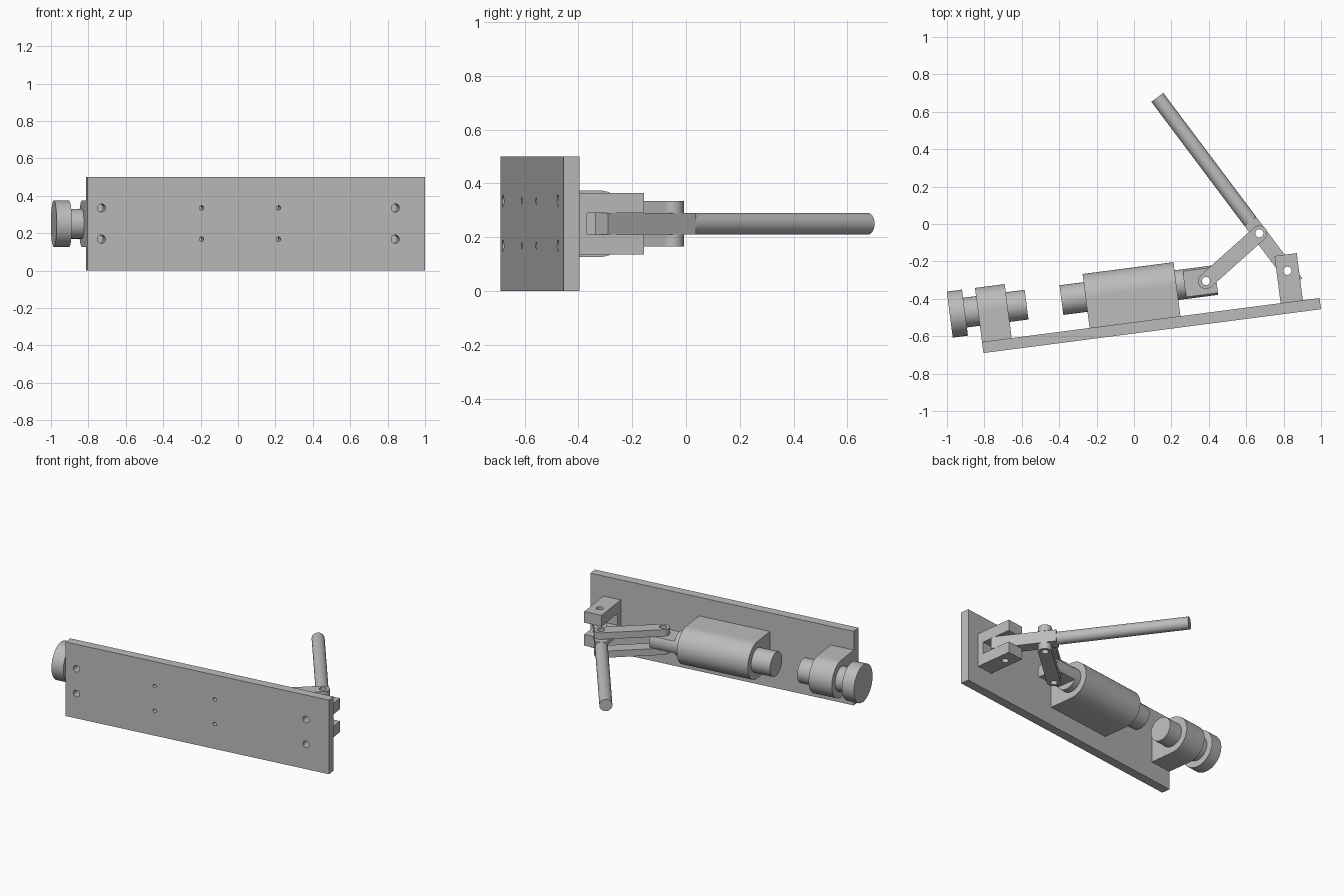
import bpy, bmesh
from math import sin, cos, pi, radians, atan2
from mathutils import Matrix, Vector

if "Cube" in bpy.data.objects:
    bpy.data.objects.remove(bpy.data.objects["Cube"], do_unlink=True)

grey = bpy.data.materials.new("steel_grey")
grey.use_nodes = True
grey.diffuse_color = (0.5, 0.5, 0.5, 1)
grey.node_tree.nodes["Principled BSDF"].inputs["Base Color"].default_value = (0.5, 0.5, 0.5, 1)

TILT = radians(7.4)
MID = 0.25              # height of the main axis
AXIS = 0.227            # distance of the main axis from the plate's outer face
FLAT = Matrix.Identity(4)


def along(x, y, angle):
    """Frame whose third axis runs along a horizontal direction, second axis up."""
    c, s = cos(angle), sin(angle)
    return Matrix(((-s, 0, c, x), (c, 0, s, y), (0, 1, 0, 0), (0, 0, 0, 1)))


BASE = along(-0.805, -0.69, TILT)


def arc(cx, cy, r, start=0, end=2 * pi, n=48):
    closed = abs(end - start - 2 * pi) < 1e-6
    count = n if closed else n + 1
    return [(cx + r * cos(start + (end - start) * i / n),
             cy + r * sin(start + (end - start) * i / n)) for i in range(count)]


def prism(name, profile, lo, hi, frame=BASE):
    """Extrude a closed profile from lo to hi along the frame's third axis."""
    bm = bmesh.new()
    bottom = [bm.verts.new(frame @ Vector((a, b, lo))) for a, b in profile]
    face = bm.faces.new(bottom)
    top = bmesh.ops.extrude_face_region(bm, geom=[face])["geom"]
    shift = frame.to_3x3() @ Vector((0, 0, hi - lo))
    bmesh.ops.translate(bm, vec=shift, verts=[g for g in top if isinstance(g, bmesh.types.BMVert)])
    bmesh.ops.recalc_face_normals(bm, faces=bm.faces)
    mesh = bpy.data.meshes.new(name)
    bm.to_mesh(mesh)
    bm.free()
    mesh.materials.append(grey)
    obj = bpy.data.objects.new(name, mesh)
    bpy.context.collection.objects.link(obj)
    return obj


def drill(obj, x, y, r, lo, hi, frame=FLAT):
    """Cut a round hole and bake the result."""
    cutter = prism("drill", arc(x, y, r, n=24), lo, hi, frame)
    mod = obj.modifiers.new("hole", "BOOLEAN")
    mod.operation, mod.solver, mod.object = "DIFFERENCE", "EXACT", cutter
    deps = bpy.context.evaluated_depsgraph_get()
    mesh = bpy.data.meshes.new_from_object(obj.evaluated_get(deps))
    obj.modifiers.clear()
    obj.data = mesh
    bpy.data.objects.remove(cutter, do_unlink=True)


def rod(name, r, lo, hi):
    return prism(name, arc(AXIS, MID, r), lo, hi)


def rect(a0, a1, b0, b1):
    return [(a0, b0), (a1, b0), (a1, b1), (a0, b1)]


# Base plate and the blocks with rounded backs
plate = prism("base_plate", rect(0, 0.06, 0, 0.5), 0, 1.82)
R = 0.124
housing = [(0.06, MID - R)] + arc(AXIS, MID, R, -pi / 2, pi / 2) + [(0.06, MID + R)]
end_block = prism("end_block", housing, 0, 0.16)
body = prism("slide_body", housing, 0.58, 1.07)

# Adjusting screw with its knob, and the sliding plunger
rod("screw_knob", R, -0.152, -0.07)
rod("screw_neck", 0.08, -0.07, 0)
rod("screw_tip", 0.08, 0.16, 0.262)
rod("plunger_nose", 0.08, 0.45, 0.58)
rod("plunger_neck", 0.08, 1.07, 1.115)
flats = [(a, min(max(b, MID - 0.04), MID + 0.04)) for a, b in arc(AXIS, MID, 0.08)]
tongue = prism("plunger_tongue", flats, 1.115, 1.285)

# Slotted bracket carrying the lever
fork = [(0.06, 0.135), (0.314, 0.135), (0.314, 0.21), (0.1, 0.21),
        (0.1, 0.29), (0.314, 0.29), (0.314, 0.365), (0.06, 0.365)]
bracket = prism("lever_bracket", fork, 1.61, 1.73)

# Lever with a flat root and a round handle
A, B, C = (0.385, -0.305), (0.67, -0.05), (0.82, -0.25)
swing = atan2(B[1] - C[1], B[0] - C[0])
lever_frame = along(*B, swing)
lever = prism("lever_root", rect(-0.04, 0.04, 0.21, 0.29), -0.33, 0.08, lever_frame)
prism("lever_handle", arc(0, MID, 0.04), 0.08, 0.909, lever_frame)

# Pair of links between plunger and lever
turn = atan2(B[1] - A[1], B[0] - A[0])
bar = (arc(*A, 0.042, turn + pi / 2, turn + 3 * pi / 2, 24)
       + arc(*B, 0.042, turn - pi / 2, turn + pi / 2, 24))
links = [prism("lower_link", bar, 0.165, 0.21, FLAT),
         prism("upper_link", bar, 0.29, 0.335, FLAT)]

# Pivot holes
for pivot, parts in ((A, links + [tongue]), (B, links + [lever]), (C, [lever, bracket])):
    for part in parts:
        drill(part, *pivot, 0.022, -0.1, 0.6)

# Screw holes through the plate into the blocks
across = along(-0.805, -0.69, TILT + pi / 2)
for u, r, block in ((0.075, 0.022, end_block), (0.615, 0.012, body),
                    (1.03, 0.012, body), (1.66, 0.022, bracket)):
    for z in (0.168, 0.335):
        for part in (plate, block):
            drill(part, -u, z, r, -0.05, 0.09, across)

# Smooth the round walls, keep the edges sharp
bpy.ops.object.select_all(action="DESELECT")
for obj in bpy.context.collection.objects:
    if obj.type == "MESH" and grey.name in obj.data.materials:
        obj.select_set(True)
        bpy.context.view_layer.objects.active = obj
bpy.ops.object.shade_smooth_by_angle(angle=radians(30))
